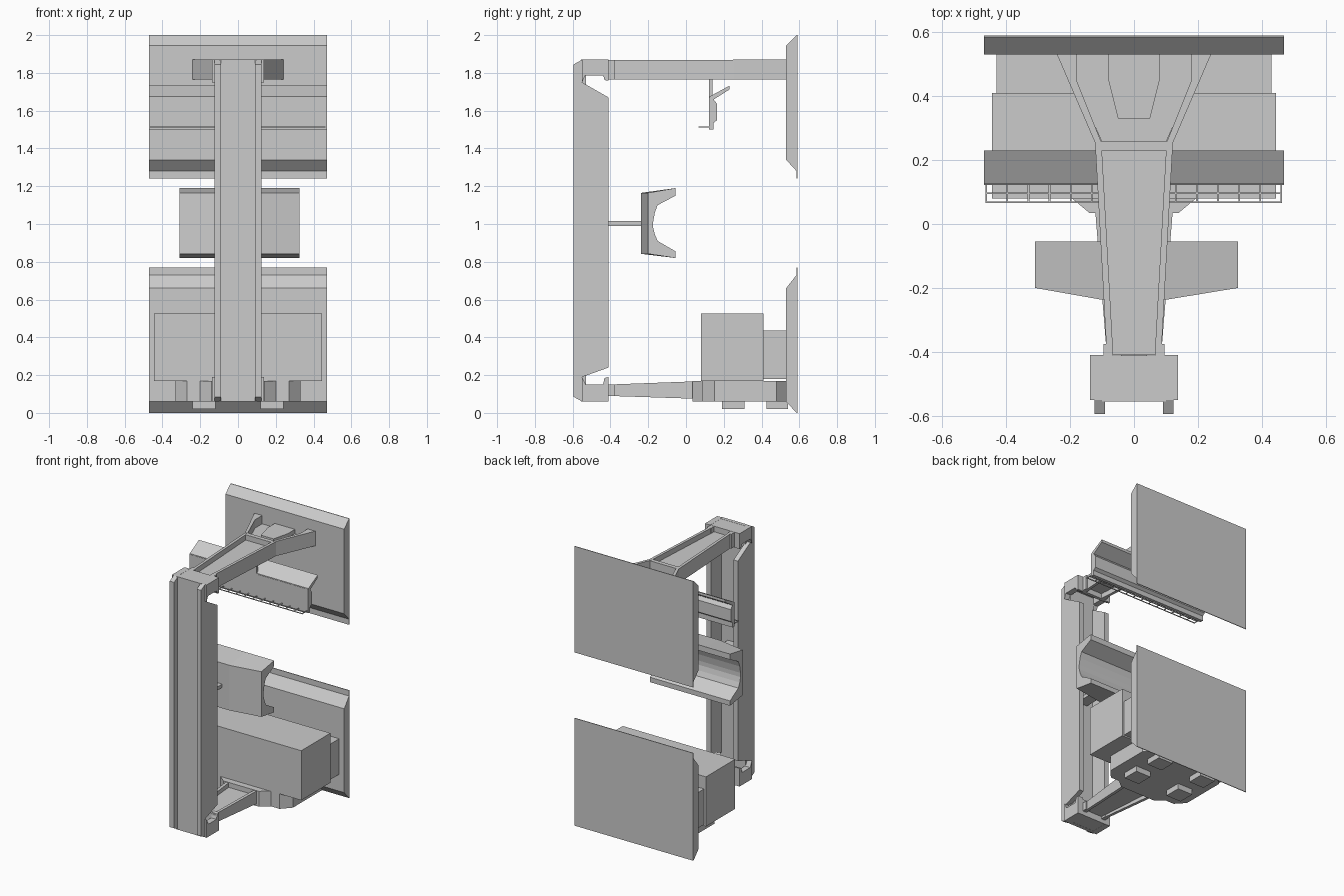
import bpy, bmesh

if "Cube" in bpy.data.objects:
    bpy.data.objects.remove(bpy.data.objects["Cube"])


def mesh_obj(name, bm):
    bmesh.ops.recalc_face_normals(bm, faces=bm.faces)
    me = bpy.data.meshes.new(name)
    bm.to_mesh(me)
    bm.free()
    ob = bpy.data.objects.new(name, me)
    bpy.context.collection.objects.link(ob)
    return ob


def prism(name, pts, axis, a, b):
    """Extrude a 2D profile: axis 'x' takes (y, z) points, axis 'z' takes (x, y)."""
    bm = bmesh.new()
    put = (lambda p, t: (t, p[0], p[1])) if axis == 'x' else (lambda p, t: (p[0], p[1], t))
    lo = [bm.verts.new(put(p, a)) for p in pts]
    hi = [bm.verts.new(put(p, b)) for p in pts]
    bm.faces.new(lo)
    bm.faces.new(hi)
    n = len(pts)
    for i in range(n):
        j = (i + 1) % n
        bm.faces.new((lo[i], lo[j], hi[j], hi[i]))
    return mesh_obj(name, bm)


def box(name, x, y, z):
    return prism(name, [(x[0], y[0]), (x[1], y[0]), (x[1], y[1]), (x[0], y[1])], 'z', *z)


def taper(name, y0, x0, z0, y1, x1, z1):
    """Beam along y between two rectangles."""
    bm = bmesh.new()
    ends = []
    for y, x, z in ((y0, x0, z0), (y1, x1, z1)):
        ends.append([bm.verts.new((x[i], y, z[k])) for i, k in ((0, 0), (1, 0), (1, 1), (0, 1))])
    bm.faces.new(ends[0])
    bm.faces.new(ends[1])
    for i in range(4):
        j = (i + 1) % 4
        bm.faces.new((ends[0][i], ends[0][j], ends[1][j], ends[1][i]))
    return mesh_obj(name, bm)


def symmetric(pts):
    return pts + [(-x, y) for x, y in reversed(pts)]


# Back panels with bevelled top and bottom edges
prism("upper_panel", [(.59, 2), (.585, 2), (.53, 1.945), (.53, 1.34), (.585, 1.28),
                      (.585, 1.24), (.59, 1.24)], 'x', -.47, .47)
prism("lower_panel", [(.59, .77), (.585, .77), (.585, .73), (.53, .66), (.53, .06),
                      (.585, 0), (.59, 0)], 'x', -.47, .47)

# Column: recessed web between two side rails
box("column_web", (-.1, .1), (-.555, -.53), (.06, 1.87))
rail = [(-.595, .085), (-.595, 1.845), (-.55, 1.87), (-.55, 1.75), (-.41, 1.67),
        (-.41, .24), (-.55, .19), (-.55, .06)]
top_cheek = [(-.55, 1.87), (-.55, 1.75), (-.535, 1.785), (-.44, 1.785), (-.425, 1.76),
             (-.41, 1.76), (-.41, 1.87)]
low_cheek = [(-.55, .06), (-.55, .19), (-.53, .15), (-.44, .15), (-.43, .185),
             (-.41, .19), (-.41, .06)]
for s, side in ((-1, "left"), (1, "right")):
    prism("column_rail_" + side, rail, 'x', s * .09, s * .124)
    prism("top_cheek_" + side, top_cheek, 'x', s * .095, s * .137)
    prism("bottom_cheek_" + side, low_cheek, 'x', s * .095, s * .137)
box("top_cap", (-.13, .13), (-.548, -.412), (1.83, 1.869))
box("top_cap_back", (-.13, .13), (-.435, -.412), (1.765, 1.85))
box("bottom_cap", (-.13, .13), (-.548, -.412), (.061, .1))
box("bottom_cap_back", (-.13, .13), (-.435, -.412), (.08, .18))

# Upper arm: H-section beam that ends in a fork
taper("upper_arm_web", -.41, (-.075, .075), (1.80, 1.83), .25, (-.11, .11), (1.80, 1.83))
for s, side in ((-1, "left"), (1, "right")):
    taper("upper_arm_wall_" + side, -.41, (s * .065, s * .085), (1.765, 1.868),
          .26, (s * .102, s * .122), (1.765, 1.868))
    box("upper_arm_lug_" + side, (s * .065, s * .096), (-.415, -.375), (1.765, 1.868))
    prism("fork_prong_" + side, [(s * .10, .25), (s * .12, .25), (s * .243, .535),
                                 (s * .18, .535), (s * .18, .45)], 'z', 1.765, 1.87)
box("fork_crossbar", (-.11, .11), (.23, .26), (1.765, 1.868))
prism("fork_web", symmetric([(.10, .255), (.185, .45), (.185, .535)]), 'z', 1.785, 1.81)
prism("fork_centre_block", symmetric([(.05, .33), (.08, .45), (.08, .535)]), 'z', 1.80, 1.84)

# Lower arm: H-section beam deepening towards the base
taper("lower_arm_web", -.41, (-.08, .08), (.105, .13), .05, (-.11, .11), (.105, .135))
for s, side in ((-1, "left"), (1, "right")):
    taper("lower_arm_wall_" + side, -.41, (s * .065, s * .085), (.09, .15),
          .05, (s * .10, s * .122), (.075, .167))
    box("lower_arm_lug_" + side, (s * .065, s * .096), (-.415, -.375), (.09, .15))

# Base plate with stepped chamfers, and its four feet
prism("base", symmetric([(.14, .035), (.20, .085), (.27, .085), (.33, .15), (.33, .48),
                         (.27, .535)]), 'z', .06, .17)
for s, side in ((-1, "left"), (1, "right")):
    box("front_foot_" + side, (s * .12, s * .24), (.19, .31), (.02, .065))
    box("back_foot_" + side, (s * .12, s * .24), (.425, .54), (.02, .065))

# Equipment boxes on the base
box("main_box", (-.445, .445), (.08, .41), (.17, .525))
box("rear_box", (-.43, .43), (.405, .535), (.18, .435))

# Cradle: pointed front, concave back, on a stem
bm_profile = [(-.055, 1.19), (-.055, 1.15), (-.15, 1.10), (-.165, 1.06), (-.174, 1.01),
              (-.174, .98), (-.165, .945), (-.15, .91), (-.055, .855), (-.055, .82)]
bm = bmesh.new()
rows = []
for x, yf in ((-.31, -.2), (-.1, -.237), (.1, -.237), (.325, -.2)):
    rows.append([bm.verts.new((x, y, z)) for y, z in bm_profile + [(yf, .842), (yf, 1.165)]])
for r0, r1 in zip(rows, rows[1:]):
    for i in range(len(r0)):
        j = (i + 1) % len(r0)
        bm.faces.new((r0[i], r0[j], r1[j], r1[i]))
bm.faces.new(rows[0])
bm.faces.new(rows[-1])
mesh_obj("cradle", bm)
box("cradle_stem", (-.04, .04), (-.54, -.22), (.99, 1.015))

# Hanging bar with an angled flap
box("bar_hanger", (-.06, .06), (.122, .14), (1.64, 1.80))
prism("hanging_bar", [(.122, 1.50), (.145, 1.50), (.145, 1.535), (.165, 1.55), (.165, 1.635),
                      (.142, 1.665), (.122, 1.67)], 'x', -.47, .47)
prism("bar_flap", [(.125, 1.655), (.14, 1.655), (.23, 1.712), (.23, 1.732), (.125, 1.675)],
      'x', -.47, .47)

# Wire shelf in front of the bar
for i, y in enumerate((.068, .096)):
    box(f"shelf_long_wire_{i}", (-.465, .463), (y - .0025, y + .0025), (1.512, 1.517))
for i in range(15):
    x = -.462 + i * .0659
    box(f"shelf_cross_wire_{i}", (x - .0025, x + .0025), (.066, .125), (1.512, 1.517))
